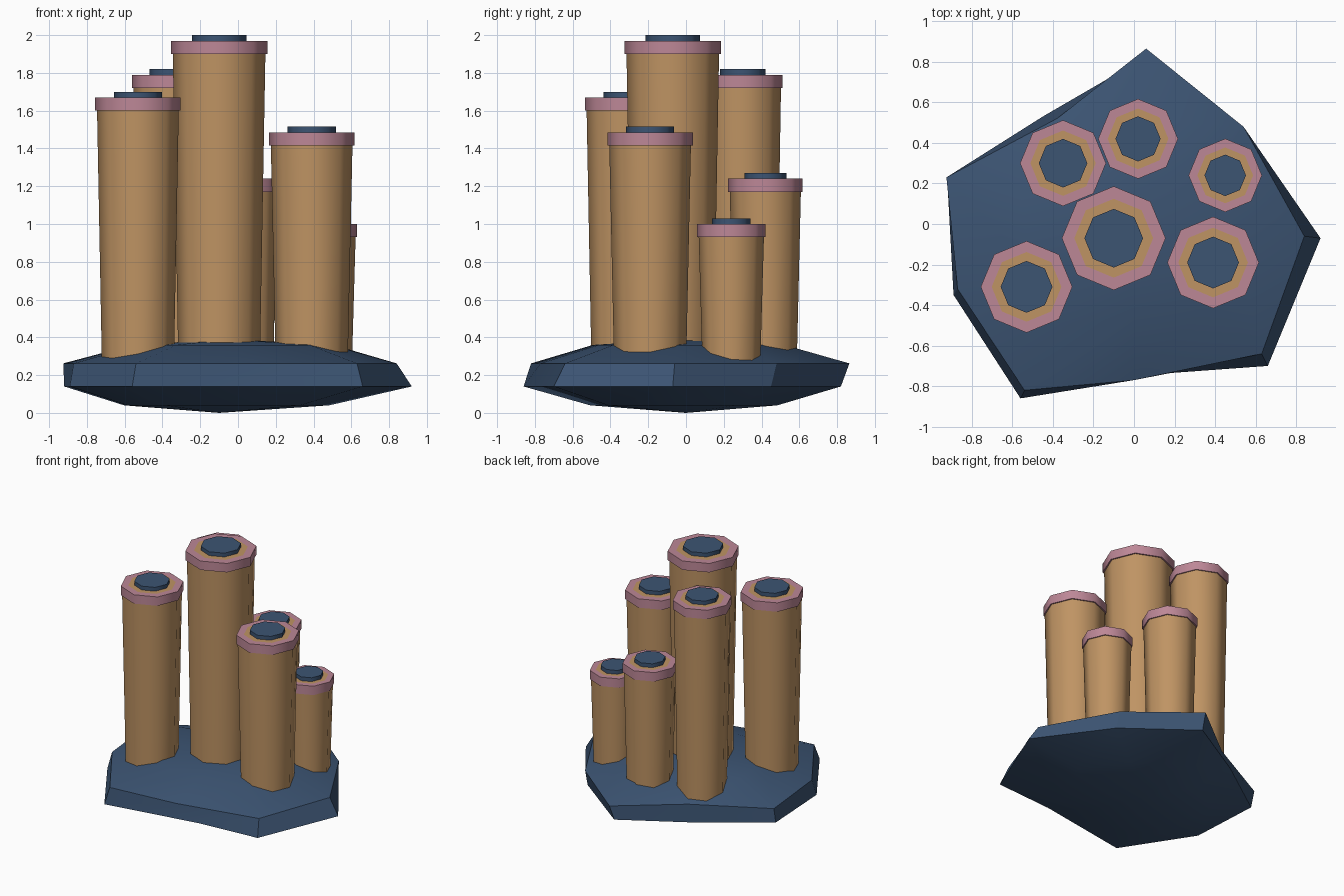
import bpy, bmesh, math

if "Cube" in bpy.data.objects:
    bpy.data.objects.remove(bpy.data.objects["Cube"])


def material(name, rgb):
    lin = [c / 12.92 if c <= 0.04045 else ((c + 0.055) / 1.055) ** 2.4 for c in rgb]
    m = bpy.data.materials.new(name)
    m.diffuse_color = (*lin, 1)
    m.use_nodes = True
    m.node_tree.nodes["Principled BSDF"].inputs["Base Color"].default_value = m.diffuse_color
    return m


BLUE = material("slate_blue", (0.235, 0.33, 0.45))
TAN = material("tan", (0.75, 0.58, 0.39))
PINK = material("dusty_pink", (0.74, 0.53, 0.59))


def loft(name, rings, mats, angle, slot=None):
    """Skin a stack of point rings; a one-point ring closes to a tip."""
    bm = bmesh.new()
    vs = [[bm.verts.new(p) for p in r] for r in rings]
    n = max(len(r) for r in rings)
    for k, (a, b) in enumerate(zip(vs, vs[1:])):
        for i in range(n):
            j = (i + 1) % n
            if len(a) == 1:
                f = bm.faces.new((a[0], b[j], b[i]))
            elif len(b) == 1:
                f = bm.faces.new((a[i], a[j], b[0]))
            else:
                f = bm.faces.new((a[i], a[j], b[j], b[i]))
            f.material_index = slot[k] if slot else 0
    for r in (vs[0], vs[-1]):
        if len(r) > 1:
            bm.faces.new(r)
    bmesh.ops.recalc_face_normals(bm, faces=bm.faces)
    me = bpy.data.meshes.new(name)
    bm.to_mesh(me)
    bm.free()
    for m in mats:
        me.materials.append(m)
    ob = bpy.data.objects.new(name, me)
    bpy.context.collection.objects.link(ob)
    bpy.ops.object.select_all(action='DESELECT')
    ob.select_set(True)
    bpy.context.view_layer.objects.active = ob
    bpy.ops.object.shade_smooth_by_angle(angle=math.radians(angle))
    return ob


# Irregular flattened rock: nine sides, two wide rings, two narrow rings, two tips
lower = [(.92, -.07), (.54, .45), (.05, .82), (-.45, .53), (-.92, .2),
         (-.89, -.35), (-.56, -.86), (.18, -.735), (.66, -.70)]
upper = [(.84, -.06), (.54, .48), (.06, .865), (-.38, .52), (-.925, .23),
         (-.87, -.32), (-.54, -.82), (0, -.77), (.63, -.64)]


def ring(pts, z, s=1.0, dx=0.0):
    return [(x * s + dx, y * s, z) for x, y in pts]


loft("rock_base", [[(-.1, 0, 0)], ring(lower, .04, .59, -.06), ring(lower, .14),
                   ring(upper, .262), ring(upper, .36, .6), [(-.05, 0, .39)]], [BLUE], 30)


def octagon(x, y, z, r):
    return [(x + r * math.cos(i * math.pi / 4), y + r * math.sin(i * math.pi / 4), z)
            for i in range(8)]


# Tubes: x, y, rim radius, rim top height
tubes = [(-.10, -.07, .256, 1.97), (-.53, -.31, .226, 1.67), (.39, -.19, .226, 1.485),
         (.45, .24, .181, 1.0), (.02, .42, .197, 1.24), (-.35, .30, .212, 1.79)]
for k, (x, y, r, z) in enumerate(tubes, 1):
    # tapered body, widening upward
    loft(f"tube_body_{k}", [octagon(x, y, .22, r * .84), octagon(x, y, z - .03, r * .96)],
         [TAN], 50)
    # pink rim with a tan inner ring on top
    loft(f"tube_rim_{k}", [octagon(x, y, z - .07, r * .9), octagon(x, y, z - .07, r),
                           octagon(x, y, z, r), octagon(x, y, z, r * .76),
                           octagon(x, y, z, r * .5)], [PINK, TAN], 50, [0, 0, 0, 1])
    # dark mouth disc
    loft(f"tube_mouth_{k}", [octagon(x, y, z - .02, r * .565), octagon(x, y, z + .03, r * .565)],
         [BLUE], 50)
